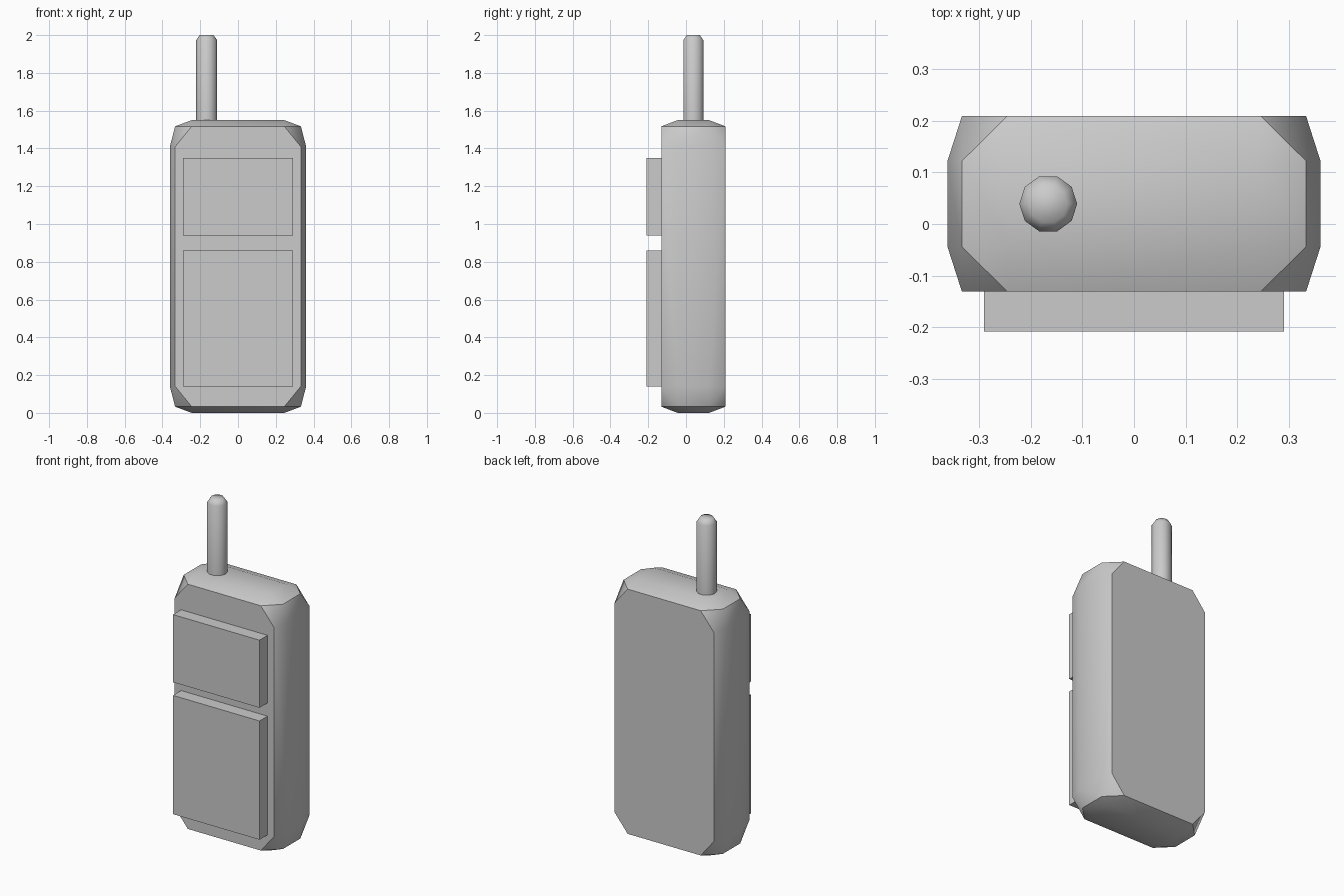
import bpy, bmesh, math
from itertools import product

if "Cube" in bpy.data.objects:
    bpy.data.objects.remove(bpy.data.objects["Cube"])


def add_object(name, bm, angle):
    bmesh.ops.recalc_face_normals(bm, faces=bm.faces)
    mesh = bpy.data.meshes.new(name)
    bm.to_mesh(mesh)
    bm.free()
    obj = bpy.data.objects.new(name, mesh)
    bpy.context.collection.objects.link(obj)
    bpy.ops.object.select_all(action='DESELECT')
    obj.select_set(True)
    bpy.context.view_layer.objects.active = obj
    bpy.ops.object.shade_smooth_by_angle(angle=math.radians(angle))
    return obj


# Body: one faceted corner mirrored to all eight, with crowned sides, top and bottom
corner = [
    (0.333, 0.170, 0.634), (0.245, 0.170, 0.742), (0.333, 0.083, 0.742),
    (0.361, 0.083, 0.634), (0.245, 0.083, 0.775),
]
bm = bmesh.new()
for sx, sy, sz in product((-1, 1), repeat=3):
    for x, y, z in corner:
        bm.verts.new((sx * x, 0.039 + sy * y, 0.775 + sz * z))
bmesh.ops.convex_hull(bm, input=bm.verts)
bmesh.ops.dissolve_limit(bm, angle_limit=math.radians(1), verts=bm.verts, edges=bm.edges)
add_object("body", bm, 30)


# Raised screen and keypad panels on the front
def panel(name, z0, z1):
    bm = bmesh.new()
    bmesh.ops.create_cube(bm, size=1)
    bmesh.ops.scale(bm, vec=(0.58, 0.088, z1 - z0), verts=bm.verts)
    bmesh.ops.translate(bm, vec=(0, -0.164, (z0 + z1) / 2), verts=bm.verts)
    add_object(name, bm, 30)


panel("screen_panel", 0.94, 1.35)
panel("keypad_panel", 0.14, 0.86)

# Antenna: ten-sided rod with a bevelled tip
bm = bmesh.new()
rings = []
for r, z in [(0.056, 1.50), (0.056, 1.972), (0.037, 2.0)]:
    rings.append([bm.verts.new((-0.166 + r * math.cos(i * math.tau / 10),
                                0.039 + r * math.sin(i * math.tau / 10), z))
                  for i in range(10)])
for low, high in zip(rings, rings[1:]):
    for i in range(10):
        j = (i + 1) % 10
        bm.faces.new((low[i], low[j], high[j], high[i]))
bm.faces.new(rings[0])
bm.faces.new(rings[-1])
add_object("antenna", bm, 60)
